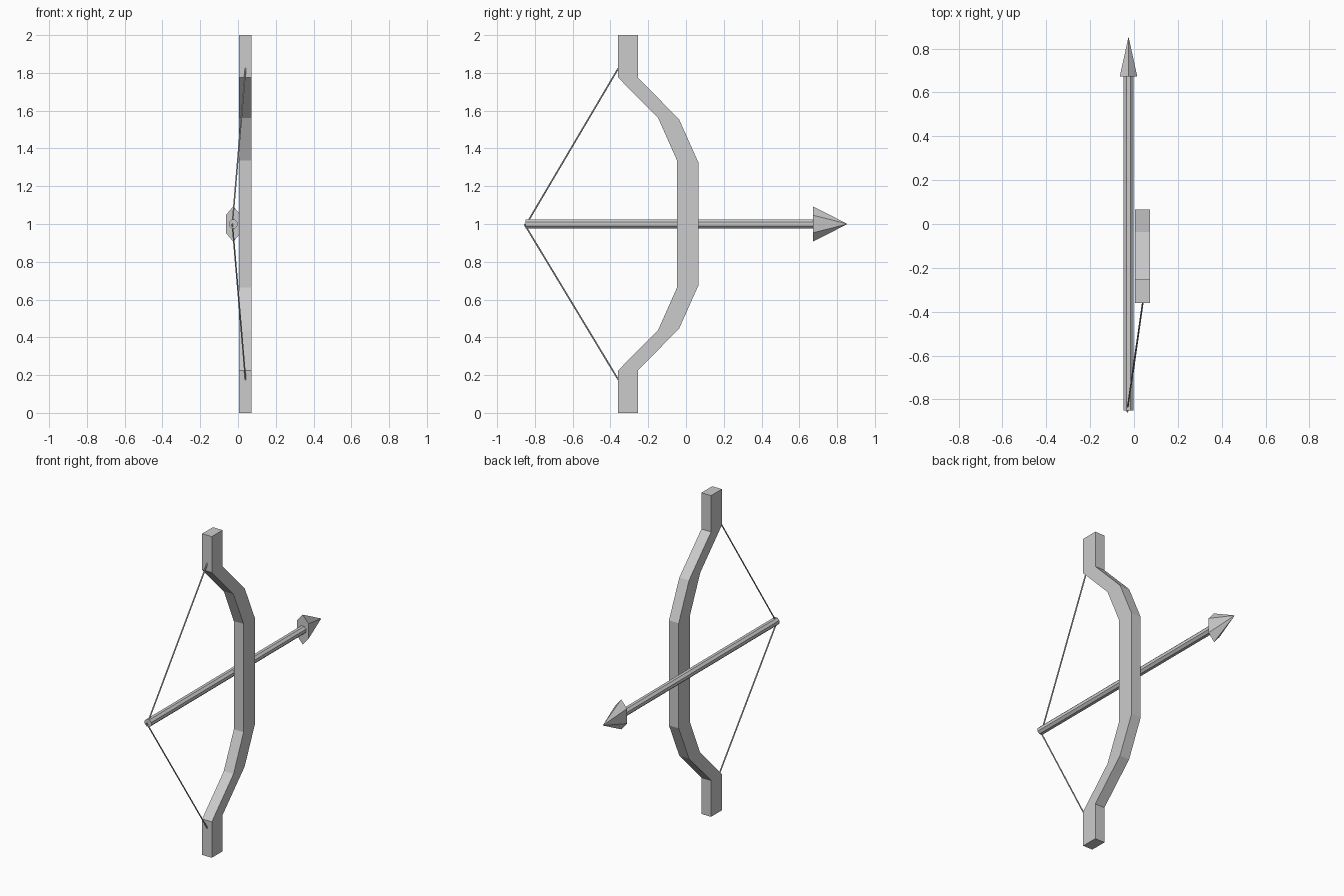
import bpy, bmesh, math
from mathutils import Vector, Matrix

if "Cube" in bpy.data.objects:
    bpy.data.objects.remove(bpy.data.objects["Cube"])


def finish(name, bm):
    bmesh.ops.recalc_face_normals(bm, faces=bm.faces)
    me = bpy.data.meshes.new(name)
    bm.to_mesh(me)
    bm.free()
    ob = bpy.data.objects.new(name, me)
    bpy.context.collection.objects.link(ob)
    return ob


def rod(name, a, b, r1, r2, sides, spin=0.0, scale=(1, 1)):
    # Tapered prism from a to b
    a, b = Vector(a), Vector(b)
    bm = bmesh.new()
    bmesh.ops.create_cone(bm, cap_ends=True, segments=sides, radius1=r1,
                          radius2=r2, depth=(b - a).length)
    if r2 == 0:
        bmesh.ops.remove_doubles(bm, verts=bm.verts, dist=1e-5)
    turn = (b - a).to_track_quat('Z', 'Y').to_matrix().to_4x4()
    bm.transform(Matrix.Rotation(spin, 4, 'Z'))
    bm.transform(Matrix.Translation((a + b) / 2)
                 @ Matrix.Diagonal((scale[0], 1, scale[1], 1)) @ turn)
    return finish(name, bm)


# Bow: pairs of (back y, back z, front y, front z), upper half, mirrored about z = 1
half = [(-0.36, 2.0, -0.254, 2.0), (-0.36, 1.776, -0.254, 1.774),
        (-0.147, 1.56, -0.037, 1.555), (-0.048, 1.337, 0.065, 1.327)]
rows = half + [(p[0], 2 - p[1], p[2], 2 - p[3]) for p in reversed(half)]
bm = bmesh.new()
rings = [[bm.verts.new(v) for v in ((0.005, by, bz), (0.072, by, bz),
                                    (0.072, fy, fz), (0.005, fy, fz))]
         for by, bz, fy, fz in rows]
for p, q in zip(rings, rings[1:]):
    for i in range(4):
        j = (i + 1) % 4
        bm.faces.new((p[i], p[j], q[j], q[i]))
bm.faces.new(rings[0])
bm.faces.new(rings[-1])
finish("bow_limbs", bm)

# Arrow shaft and flattened six-sided head
AX = -0.025
rod("arrow_shaft", (AX, -0.85, 1), (AX, 0.69, 1), 0.0245, 0.0245, 8, math.pi / 8)
# Head is shaped at the origin so the scale stays centred, then moved into place
head = rod("arrow_head", (0, 0.673, 0), (0, 0.855, 0), 0.1, 0, 6, 0, (0.46, 0.93))
head.location = (AX, 0, 1)

# Drawn string, upper and lower halves
for name, s, end in (("string_upper", 1, -0.845), ("string_lower", -1, -0.856)):
    rod(name, (0.04, -0.358, 1 + s * 0.825), (-0.03, end, 1), 0.0042, 0.0042, 6)
